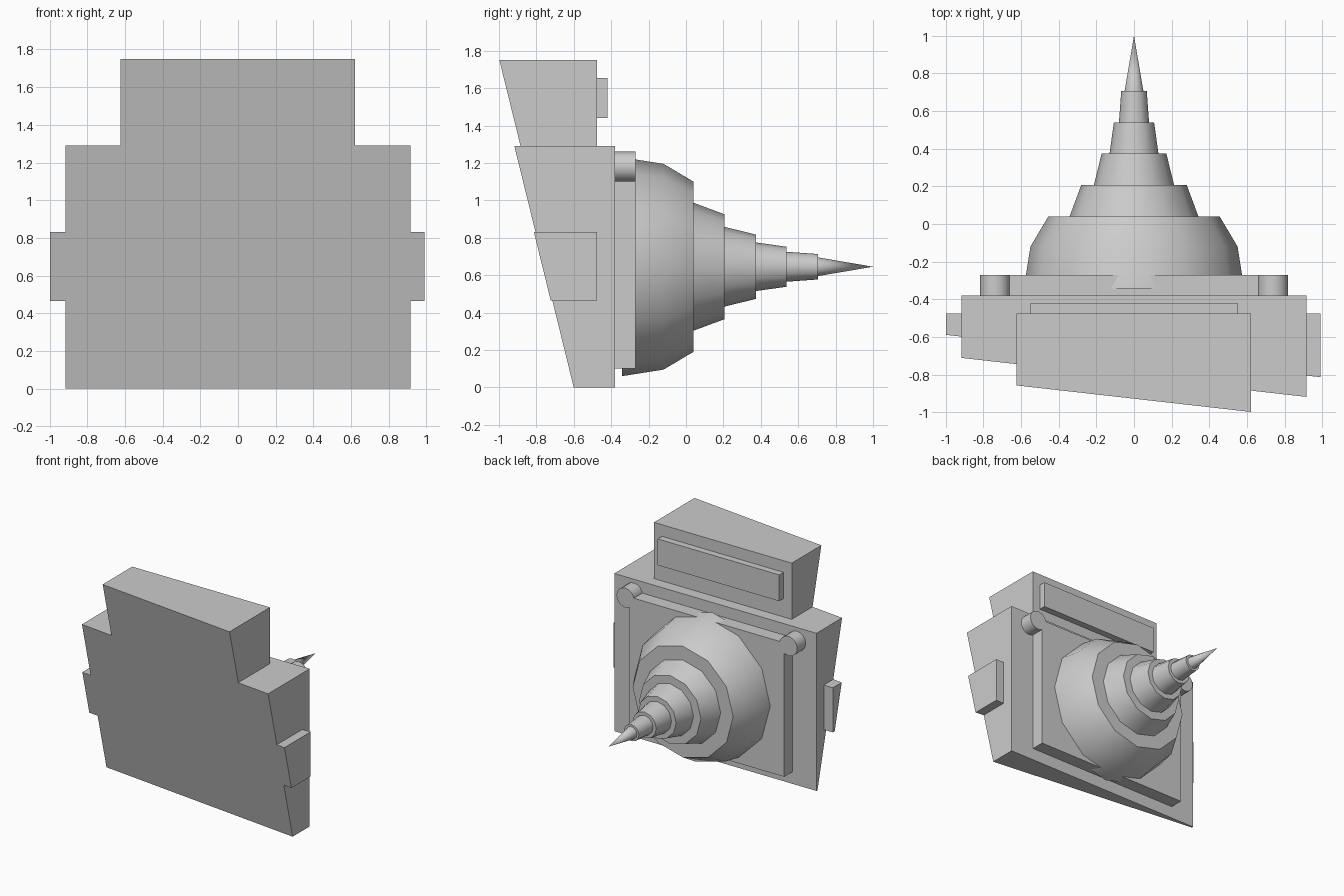
import bpy, bmesh, math

if "Cube" in bpy.data.objects:
    bpy.data.objects.remove(bpy.data.objects["Cube"])

grey = bpy.data.materials.new("plain_grey")
grey.diffuse_color = (0.6, 0.6, 0.6, 1)
grey.use_nodes = True
grey.node_tree.nodes["Principled BSDF"].inputs["Base Color"].default_value = grey.diffuse_color


def finish(name, bm, smooth=False):
    bmesh.ops.recalc_face_normals(bm, faces=bm.faces)
    mesh = bpy.data.meshes.new(name)
    bm.to_mesh(mesh)
    bm.free()
    mesh.materials.append(grey)
    ob = bpy.data.objects.new(name, mesh)
    bpy.context.collection.objects.link(ob)
    if smooth:
        bpy.ops.object.select_all(action='DESELECT')
        ob.select_set(True)
        bpy.context.view_layer.objects.active = ob
        bpy.ops.object.shade_smooth_by_angle(angle=math.radians(32))
    return ob


def slanted_front(x, z):
    """The sloping plane shared by the fronts of all the housing blocks."""
    return -0.497 - 0.113 * x - 0.246 * z


def block(name, x0, x1, z0, z1, back, front=None):
    """Box from front to back; without a front it is cut by the sloping plane."""
    bm = bmesh.new()
    bmesh.ops.create_cube(bm, size=1)
    for v in bm.verts:
        x = x1 if v.co.x > 0 else x0
        z = z1 if v.co.z > 0 else z0
        near = slanted_front(x, z) if front is None else front
        v.co = (x, back if v.co.y > 0 else near, z)
    return finish(name, bm)


def lathe(name, cx, cz, profile, sides):
    """Turn (y, radius) points around an axis along y; radius 0 makes a tip."""
    bm = bmesh.new()
    rings = []
    for y, r in profile:
        if r == 0:
            rings.append([bm.verts.new((cx, y, cz))] * sides)
        else:
            rings.append([bm.verts.new((cx + r * math.sin(a), y, cz + r * math.cos(a)))
                          for a in (2 * math.pi * i / sides for i in range(sides))])
    for a, b in zip(rings, rings[1:]):
        for i in range(sides):
            j = (i + 1) % sides
            corners = list(dict.fromkeys((a[i], a[j], b[j], b[i])))
            bm.faces.new(corners)
    for ring in (rings[0], rings[-1]):
        if ring[0] is not ring[1]:
            bm.faces.new(ring)
    return finish(name, bm, smooth=True)


# Housing with the sloping front
block("main_housing", -0.915, 0.915, 0, 1.29, -0.38)
block("upper_housing", -0.625, 0.622, 1.29, 1.75, -0.475)
block("left_side_block", -0.997, -0.915, 0.465, 0.83, -0.475)
block("right_side_block", 0.915, 0.99, 0.465, 0.83, -0.475)

# Raised plates on the back
block("upper_plate", -0.55, 0.55, 1.44, 1.655, -0.42, front=-0.475)
block("mounting_plate", -0.70, 0.70, 0.10, 1.197, -0.27, front=-0.38)

# Round bosses at the top corners of the mounting plate
for side, label in ((-1, "left"), (1, "right")):
    lathe(label + "_boss", side * 0.738, 1.18, [(-0.38, 0.08), (-0.27, 0.08)], 16)

# Stepped drill cone
lathe("drill_cone", 0, 0.645, [
    (-0.342, 0.585), (-0.12, 0.55), (0.04, 0.455),
    (0.04, 0.342), (0.207, 0.28),
    (0.207, 0.213), (0.373, 0.172),
    (0.373, 0.13), (0.538, 0.107),
    (0.538, 0.08), (0.705, 0.068),
    (0.705, 0.05), (1.0, 0)], 12)
